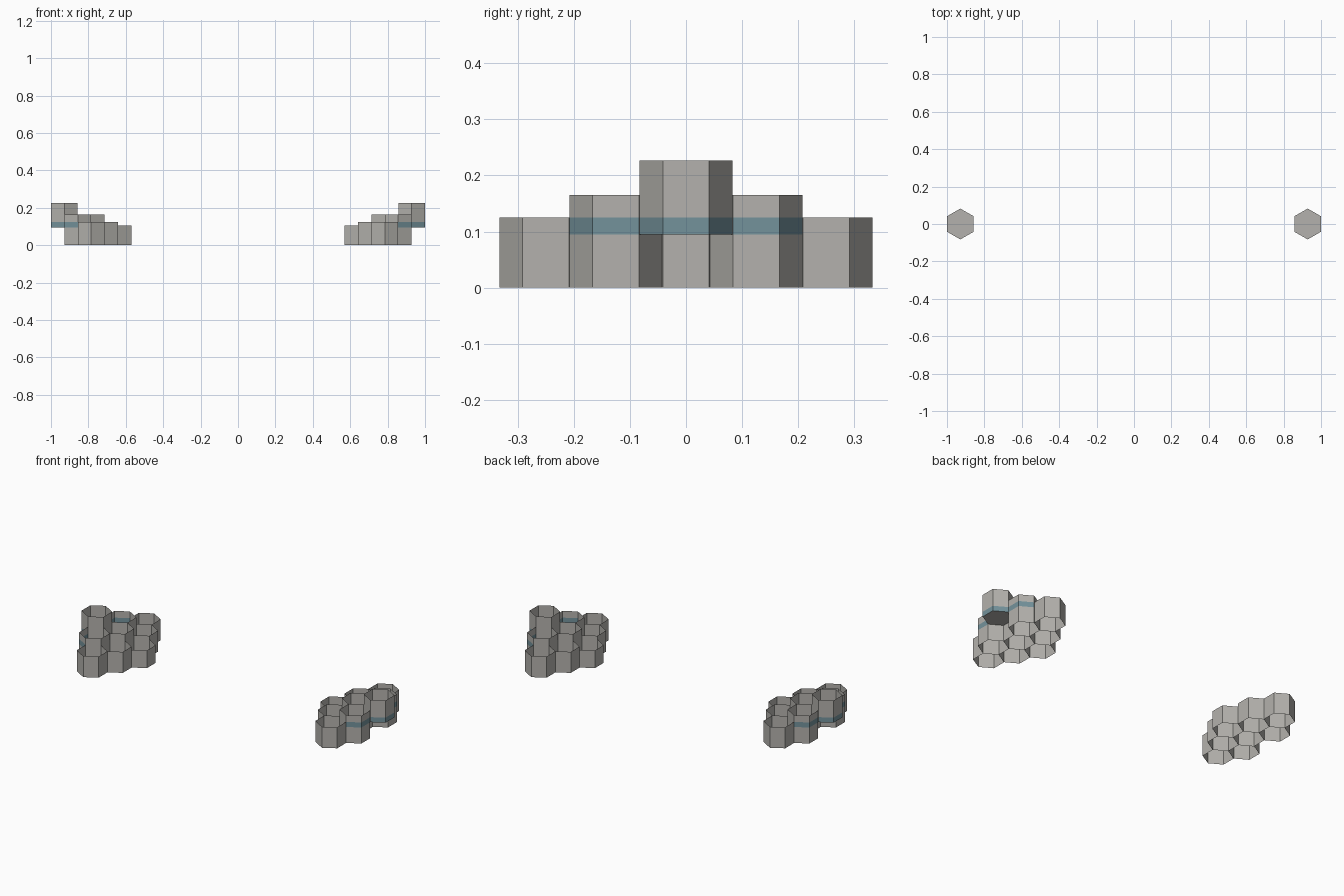
import bpy, bmesh, math

if "Cube" in bpy.data.objects:
    bpy.data.objects.remove(bpy.data.objects["Cube"])

R = 0.0825                 # hexagon corner radius
STEP = 0.1435              # cell spacing along x
ROW = 0.125                # row spacing along y
X0 = 0.9285                # centre of the outermost cell
BAND = (0.095, 0.125)      # height range of the teal stripe


def material(name, rgb):
    m = bpy.data.materials.new(name)
    m.diffuse_color = (*rgb, 1)
    m.use_nodes = True
    m.node_tree.nodes["Principled BSDF"].inputs["Base Color"].default_value = m.diffuse_color
    return m


stone = material("warm grey", (0.455, 0.443, 0.418))
teal = material("muted teal", (0.175, 0.29, 0.33))


def hex_cell(name, x, y, z0, z1, floor=False, band_angles=()):
    """Open, thin-walled hexagonal tube with optional floor and stripe on some sides."""
    bm = bmesh.new()
    levels = sorted({z0, z1, *(BAND if band_angles else ())})
    rings = []
    for z in levels:
        rings.append([bm.verts.new((x + R * math.cos(math.radians(60 * i - 30)),
                                    y + R * math.sin(math.radians(60 * i - 30)), z))
                      for i in range(6)])
    for k in range(len(levels) - 1):
        for i in range(6):       # side i faces the direction 60 * i degrees
            j = (i + 1) % 6
            f = bm.faces.new((rings[k][i], rings[k][j], rings[k + 1][j], rings[k + 1][i]))
            if 60 * i in band_angles and abs(levels[k] - BAND[0]) < 1e-6:
                f.material_index = 1
    if floor:
        bm.faces.new(rings[0][::-1])
    me = bpy.data.meshes.new(name)
    bm.to_mesh(me)
    bm.free()
    me.materials.append(stone)
    me.materials.append(teal)
    bpy.context.collection.objects.link(bpy.data.objects.new(name, me))


for side, s in (("right", 1), ("left", -1)):
    def facing(*angles):         # mirror side directions for the left cluster
        return [a if s > 0 else (180 - a) % 360 for a in angles]

    # raised outer planter with a floor
    hex_cell(f"{side}_raised_cell", s * X0, 0, BAND[0], 0.227, True, facing(0, 60, 300))
    # middle row, stepping down towards the centre
    hex_cell(f"{side}_centre_cell", s * (X0 - STEP), 0, 0, 0.165)
    hex_cell(f"{side}_inner_cell", s * (X0 - 2 * STEP), 0, 0, 0.105)
    # front and back rows
    for row, t in (("front", -1), ("back", 1)):
        stripe = facing(0, 60 if t > 0 else 300)
        hex_cell(f"{side}_{row}_outer_cell", s * (X0 - STEP / 2), t * ROW, 0, 0.165, False, stripe)
        hex_cell(f"{side}_{row}_inner_cell", s * (X0 - 1.5 * STEP), t * ROW, 0, 0.125)
        hex_cell(f"{side}_{row}_end_cell", s * (X0 - STEP), t * 2 * ROW, 0, 0.125)
